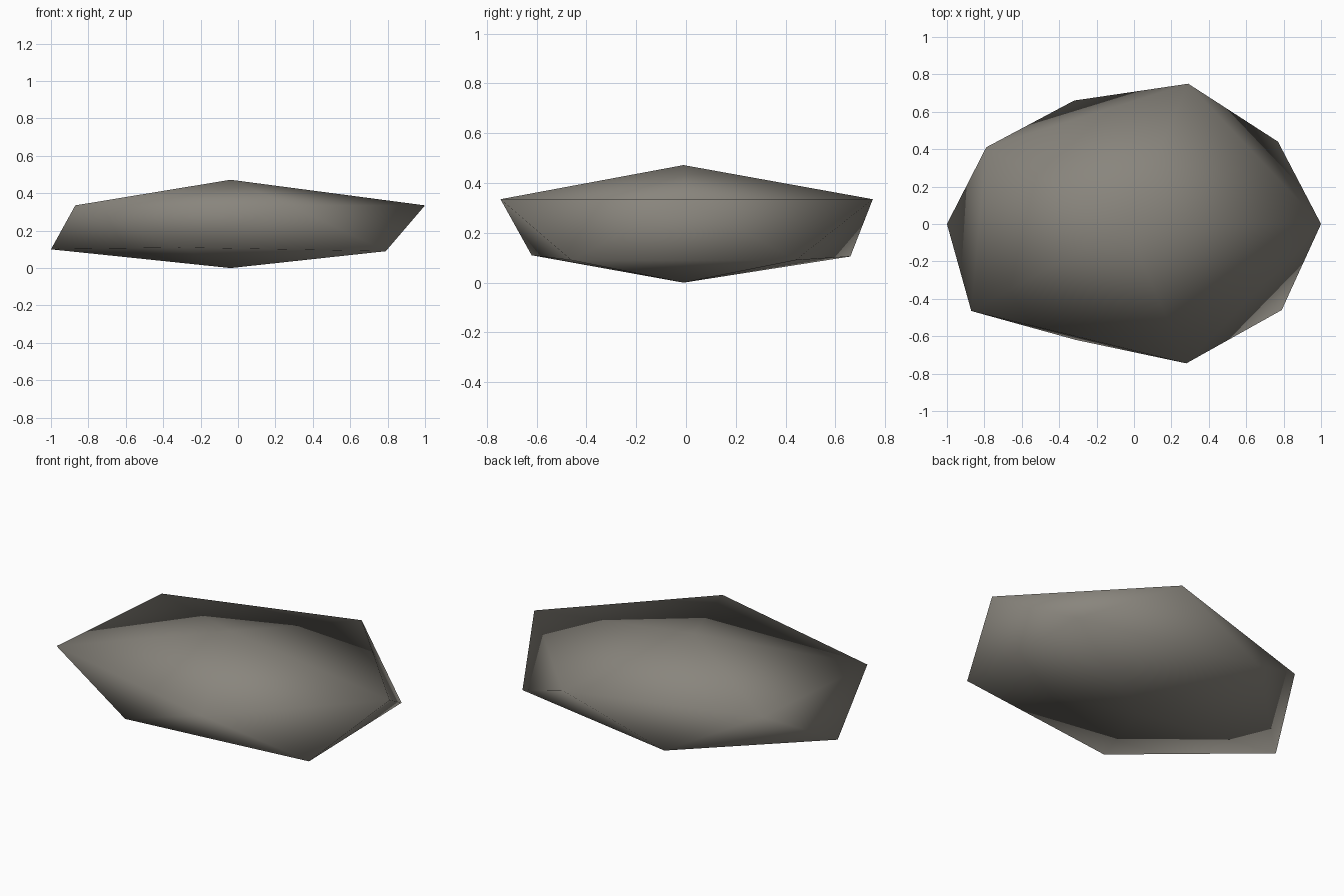
import bpy
import bmesh

cube = bpy.data.objects.get("Cube")
if cube:
    bpy.data.objects.remove(cube, do_unlink=True)

# Stone colour
stone = bpy.data.materials.new("warm grey stone")
stone.use_nodes = True
colour = (0.25, 0.235, 0.205, 1.0)
stone.diffuse_color = colour
bsdf = stone.node_tree.nodes["Principled BSDF"]
bsdf.inputs["Base Color"].default_value = colour
bsdf.inputs["Roughness"].default_value = 0.9

# Two staggered five-sided rings, counter-clockwise
upper_outline = [(1.0, 0.0, 0.335), (0.29, 0.75, 0.335), (-0.79, 0.41, 0.335),
                 (-0.87, -0.465, 0.335), (0.28, -0.745, 0.335)]
lower_outline = [(0.77, 0.44, 0.09), (-0.32, 0.66, 0.105), (-1.0, 0.0, 0.1),
                 (-0.31, -0.62, 0.11), (0.79, -0.46, 0.09)]

# Flat pebble: a cap, a zigzag band and a base
bm = bmesh.new()
upper = [bm.verts.new(p) for p in upper_outline]
lower = [bm.verts.new(p) for p in lower_outline]
peak = bm.verts.new((-0.04, -0.01, 0.472))
foot = bm.verts.new((-0.04, -0.01, 0.0))
count = len(upper)
for i in range(count):
    j = (i + 1) % count
    bm.faces.new((peak, upper[i], upper[j]))
    bm.faces.new((upper[i], lower[i], upper[j]))
    bm.faces.new((upper[j], lower[i], lower[j]))
    bm.faces.new((foot, lower[j], lower[i]))
bmesh.ops.recalc_face_normals(bm, faces=bm.faces)
for face in bm.faces:
    face.smooth = True

mesh = bpy.data.meshes.new("flat_stone")
bm.to_mesh(mesh)
bm.free()
mesh.materials.append(stone)
flat_stone = bpy.data.objects.new("flat_stone", mesh)
bpy.context.collection.objects.link(flat_stone)
